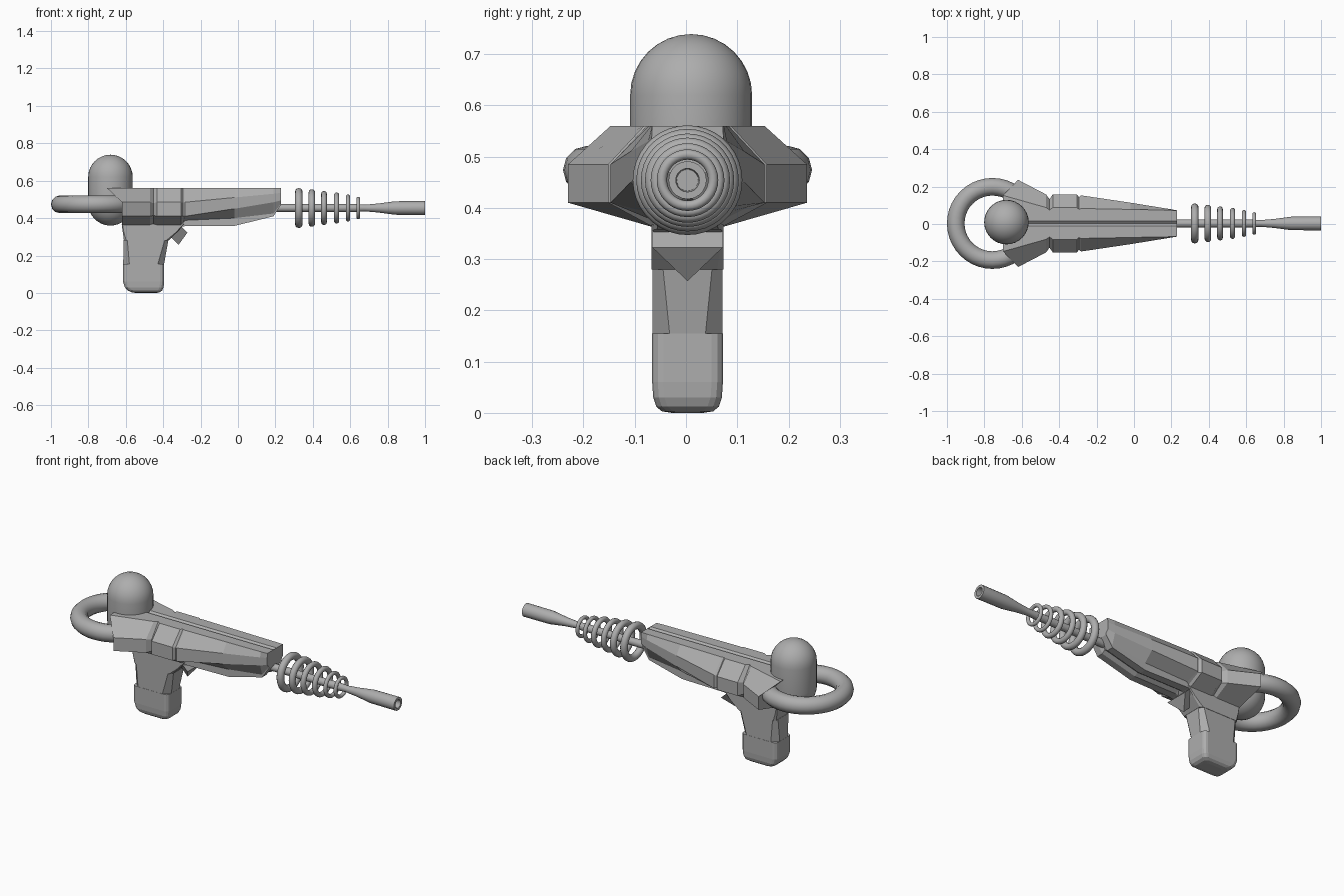
import bpy, bmesh, math
from mathutils import Vector, Matrix

if "Cube" in bpy.data.objects:
    bpy.data.objects.remove(bpy.data.objects["Cube"])

grey = bpy.data.materials.new("plain_grey")
grey.diffuse_color = (0.42, 0.42, 0.42, 1)
grey.use_nodes = True
grey.node_tree.nodes["Principled BSDF"].inputs["Base Color"].default_value = grey.diffuse_color
YC = 0.003      # the model's slight sideways offset
AXIS_Z = 0.454  # height of the barrel axis


def finish(name, bm, smooth=None):
    bmesh.ops.remove_doubles(bm, verts=bm.verts[:], dist=1e-5)
    bmesh.ops.recalc_face_normals(bm, faces=bm.faces[:])
    me = bpy.data.meshes.new(name)
    bm.to_mesh(me)
    bm.free()
    me.materials.append(grey)
    ob = bpy.data.objects.new(name, me)
    bpy.context.collection.objects.link(ob)
    if smooth:
        bpy.context.view_layer.objects.active = ob
        bpy.ops.object.select_all(action='DESELECT')
        ob.select_set(True)
        bpy.ops.object.shade_smooth_by_angle(angle=math.radians(smooth))
    return ob


def loft(name, rings):
    """Bridge equal closed rings; ends are capped in strips."""
    bm = bmesh.new()
    vs = [[bm.verts.new(p) for p in r] for r in rings]
    n = len(rings[0])
    for a, b in zip(vs, vs[1:]):
        for i in range(n):
            j = (i + 1) % n
            bm.faces.new((a[i], a[j], b[j], b[i]))
    for r in (vs[0], vs[-1]):
        for i in range(n // 2):
            quad = []
            for k in (i, i + 1, n - i - 1, (n - i) % n):
                if r[k] not in quad:
                    quad.append(r[k])
            bm.faces.new(quad)
    return finish(name, bm)


def revolve(name, profile, matrix, steps, smooth=None, closed=False):
    """Spin (radius, height) points about local z."""
    bm = bmesh.new()
    rows = [[bm.verts.new((r * math.cos(t), r * math.sin(t), h)) for r, h in profile]
            for t in (2 * math.pi * k / steps for k in range(steps))]
    m = len(profile)
    for k in range(steps):
        a, b = rows[k], rows[(k + 1) % steps]
        for i in range(m if closed else m - 1):
            j = (i + 1) % m
            bm.faces.new((a[i], b[i], b[j], a[j]))
    bm.transform(matrix)
    return finish(name, bm, smooth)


def torus(name, matrix, major, minor, steps, sides):
    prof = [(major + minor * math.cos(2 * math.pi * i / sides),
             minor * math.sin(2 * math.pi * i / sides)) for i in range(sides)]
    return revolve(name, prof, matrix, steps, 40, True)


# main body: faceted sections along x, mirrored in y
def section(x, ty, my, zm, zl, ky, zk, zb, back=0.0):
    zt = 0.56
    half = [(x, 0, zt - 0.012), (x, 0.014, zt), (x - back, ty, zt), (x, my, zm), (x, my, zl),
            (x, ky, zk), (x, ky, zb), (x, 0.02, zb), (x, 0, zb + 0.014)]
    full = half + [(a, -b, c) for a, b, c in half[-2:0:-1]]
    return [(a, b + YC, c) for a, b, c in full]


loft("body", [
    section(-0.62, 0.150, 0.233, 0.485, 0.41, 0.066, 0.362, 0.352, 0.08),
    section(-0.47, 0.085, 0.155, 0.485, 0.41, 0.066, 0.362, 0.352),
    section(-0.452, 0.072, 0.130, 0.480, 0.415, 0.064, 0.365, 0.355),
    section(-0.434, 0.085, 0.155, 0.485, 0.41, 0.066, 0.362, 0.352),
    section(-0.305, 0.085, 0.155, 0.485, 0.41, 0.066, 0.362, 0.352),
    section(-0.294, 0.075, 0.140, 0.482, 0.412, 0.066, 0.375, 0.355),
    section(-0.283, 0.080, 0.150, 0.485, 0.41, 0.066, 0.388, 0.357),
    section(-0.02, 0.075, 0.111, 0.510, 0.45, 0.060, 0.400, 0.358),
    section(0.19, 0.071, 0.077, 0.530, 0.485, 0.058, 0.425, 0.41),
    section(0.23, 0.069, 0.070, 0.535, 0.495, 0.056, 0.478, 0.47)])


# grip: rounded rectangles stacked in z
def pad(z, x0, x1, hy, r, seg):
    pts = []
    for cx, sy, start in ((x1 - r, 1, 0), (x0 + r, 1, 90), (x0 + r, -1, 180), (x1 - r, -1, 270)):
        for k in range(seg + 1):
            t = math.radians(start + 90 * k / seg)
            pts.append((cx + r * math.cos(t), YC + sy * (hy - r) + r * math.sin(t), z))
    # start on a mirrored pair so that end strips are straight
    return pts


loft("grip_lower", [
    pad(0.155, -0.615, -0.395, 0.069, 0.022, 3),
    pad(0.06, -0.615, -0.395, 0.069, 0.022, 3),
    pad(0.03, -0.605, -0.398, 0.067, 0.022, 3),
    pad(0.012, -0.588, -0.406, 0.061, 0.022, 3),
    pad(0.003, -0.568, -0.420, 0.050, 0.022, 3),
    pad(0.0, -0.545, -0.435, 0.030, 0.020, 3)])
loft("grip_upper", [
    pad(0.145, -0.614, -0.397, 0.068, 0.034, 1),
    pad(0.283, -0.612, -0.372, 0.068, 0.020, 1)])
loft("grip_collar", [
    pad(0.280, -0.610, -0.372, 0.070, 0.012, 1),
    pad(0.325, -0.616, -0.325, 0.070, 0.006, 1),
    pad(0.368, -0.622, -0.288, 0.070, 0.004, 1)])

# trigger: wedge with a V-shaped section
bm = bmesh.new()
for x, y, z in ((-0.36, 0, 0.30), (-0.318, 0, 0.257), (-0.31, 0.069, 0.362),
                (-0.31, -0.069, 0.362), (-0.27, 0.069, 0.323), (-0.27, -0.069, 0.323)):
    bm.verts.new((x, y + YC, z))
bmesh.ops.convex_hull(bm, input=bm.verts[:])
finish("trigger", bm)

# capsule tank
R = 0.119
arc = [math.radians(90 * k / 8) for k in range(9)]
tank = [(R * math.sin(a), 0.479 - R * math.cos(a)) for a in arc]
tank += [(R * math.cos(a), 0.62 + R * math.sin(a)) for a in arc]
revolve("tank", tank, Matrix.Translation((-0.682, 0.01, 0)), 32, 15)

# rear loop
torus("rear_loop", Matrix.Translation((-0.757, YC, 0.474)), 0.196, 0.047, 40, 12)

# barrel with hollow flared muzzle, turned along x
along_x = Matrix.Translation((0, YC, AXIS_Z)) @ Matrix.Rotation(math.pi / 2, 4, 'Y')
revolve("barrel", [(0, 0.1), (0.021, 0.1), (0.021, 0.63), (0.018, 0.68), (0.024, 0.75),
                   (0.036, 0.84), (0.037, 1.0), (0.023, 1.0), (0.021, 0.93), (0, 0.93)],
        along_x, 20, 35)

# shrinking coil rings
rings = ((0.325, 0.107, 0.020), (0.395, 0.100, 0.018), (0.460, 0.091, 0.015),
         (0.527, 0.083, 0.014), (0.588, 0.072, 0.011), (0.643, 0.060, 0.010))
for i, (x, outer, tube) in enumerate(rings):
    torus(f"coil_ring_{i + 1}", along_x @ Matrix.Translation((0, 0, x)), outer - tube, tube, 36, 12)
